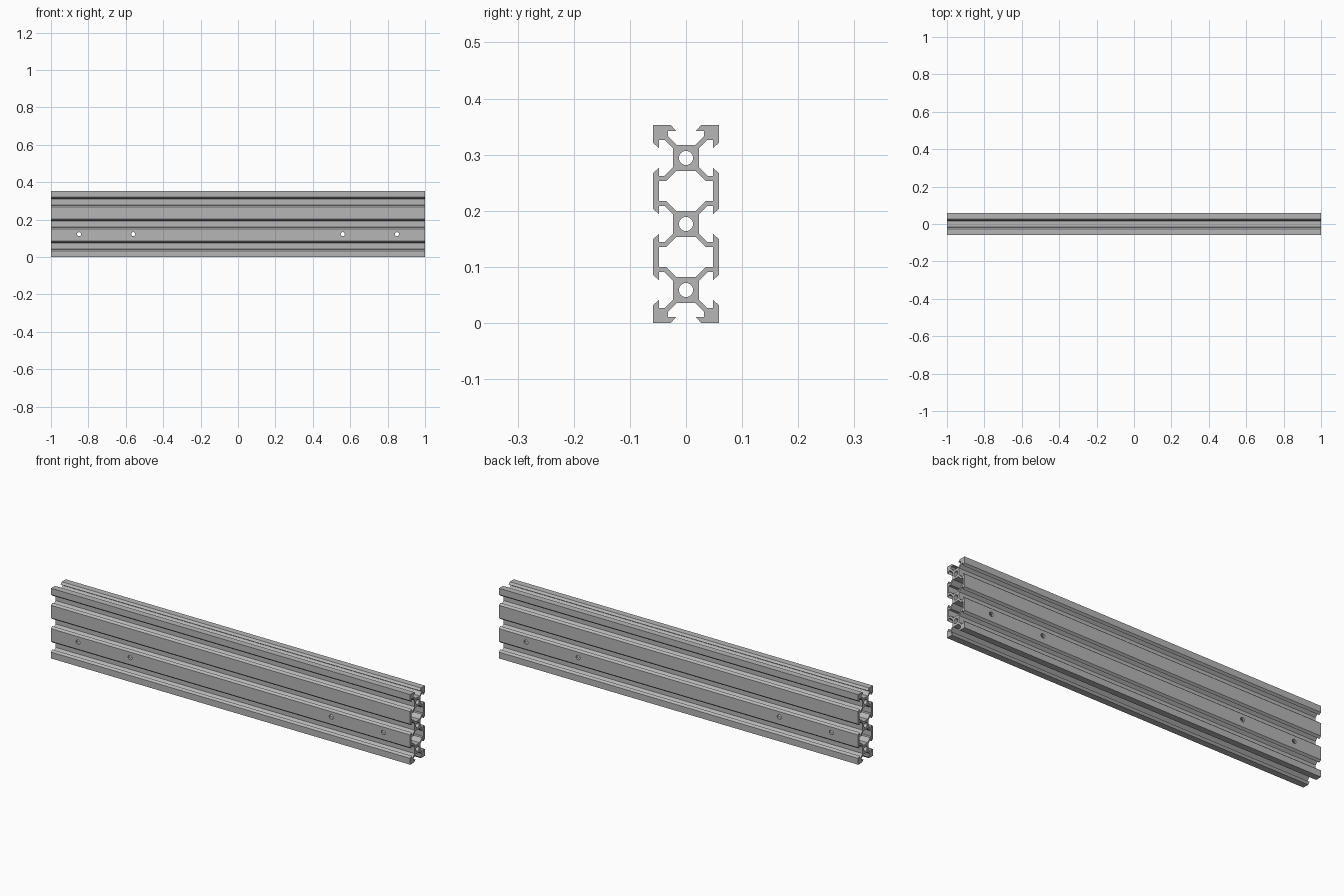
import bpy, bmesh, math
from mathutils import Matrix

if "Cube" in bpy.data.objects:
    bpy.data.objects.remove(bpy.data.objects["Cube"])

S = 0.353 / 60          # profile is drafted in units where one cell is 20 wide
CELLS = (10, 30, 50)    # cell centres up the height

metal = bpy.data.materials.new("aluminium_grey")
metal.diffuse_color = (0.47, 0.47, 0.47, 1)
metal.use_nodes = True
metal.node_tree.nodes["Principled BSDF"].inputs["Base Color"].default_value = metal.diffuse_color

# Outer contour: right half from bottom slot to top slot, then mirrored
foot = [(2.84, 6.1), (5.5, 3.44), (5.5, 1.8), (3.05, 1.8), (4.58, 0), (10, 0)]
slot = [(10, -4.58), (8.2, -3.05), (8.2, -5.5), (6.56, -5.5), (3.9, -2.84)]
right = list(foot)
for c in CELLS:
    right += [(y, c + z) for y, z in slot]
    right += [(y, c - z) for y, z in reversed(slot)]
right += [(y, 60 - z) for y, z in reversed(foot)]
loops = [right + [(-y, z) for y, z in reversed(right)]]

# Round bores through the cores
for c in CELLS:
    loops.append([(2.15 * math.cos(a), c + 2.15 * math.sin(a))
                  for a in (math.tau * i / 32 for i in range(32))])

# Closed chambers between the cores
quarter = [(2.84, -6.1), (5.94, -3), (8.2, -3)]
half = quarter + [(y, -z) for y, z in reversed(quarter)]
for c in (20, 40):
    loops.append([(y, c + z) for y, z in half] +
                 [(-y, c + z) for y, z in reversed(half)])

# Fill the section and extrude it along x
bm = bmesh.new()
edges = []
for loop in loops:
    vs = [bm.verts.new((-1, y * S, z * S)) for y, z in loop]
    edges += [bm.edges.new((v, vs[i - 1])) for i, v in enumerate(vs)]
bmesh.ops.triangle_fill(bm, edges=edges, use_beauty=True, normal=(1, 0, 0))
ext = bmesh.ops.extrude_face_region(bm, geom=bm.faces[:])
bmesh.ops.translate(bm, vec=(2, 0, 0),
                    verts=[g for g in ext["geom"] if isinstance(g, bmesh.types.BMVert)])
bmesh.ops.recalc_face_normals(bm, faces=bm.faces[:])
mesh = bpy.data.meshes.new("slotted_rail")
bm.to_mesh(mesh)
bm.free()
mesh.materials.append(metal)
rail = bpy.data.objects.new("slotted_rail", mesh)
bpy.context.collection.objects.link(rail)

# Mounting holes drilled through both walls of the lower chamber
bm = bmesh.new()
for x in (-0.85, -0.56, 0.56, 0.85):
    bmesh.ops.create_cone(bm, cap_ends=True, segments=20, radius1=0.011, radius2=0.011, depth=0.3,
                          matrix=Matrix.Translation((x, 0, 0.122)) @ Matrix.Rotation(math.pi / 2, 4, 'X'))
drill_mesh = bpy.data.meshes.new("hole_cutter")
bm.to_mesh(drill_mesh)
bm.free()
drill_mesh.materials.append(metal)
drill = bpy.data.objects.new("hole_cutter", drill_mesh)
drill.hide_render = True
bpy.context.collection.objects.link(drill)

mod = rail.modifiers.new("mounting_holes", 'BOOLEAN')
mod.operation = 'DIFFERENCE'
mod.solver = 'EXACT'
mod.object = drill
bpy.context.view_layer.objects.active = rail
rail.select_set(True)
bpy.ops.object.modifier_apply(modifier=mod.name)
bpy.data.objects.remove(drill)
bpy.ops.object.shade_smooth_by_angle(angle=math.radians(30))
